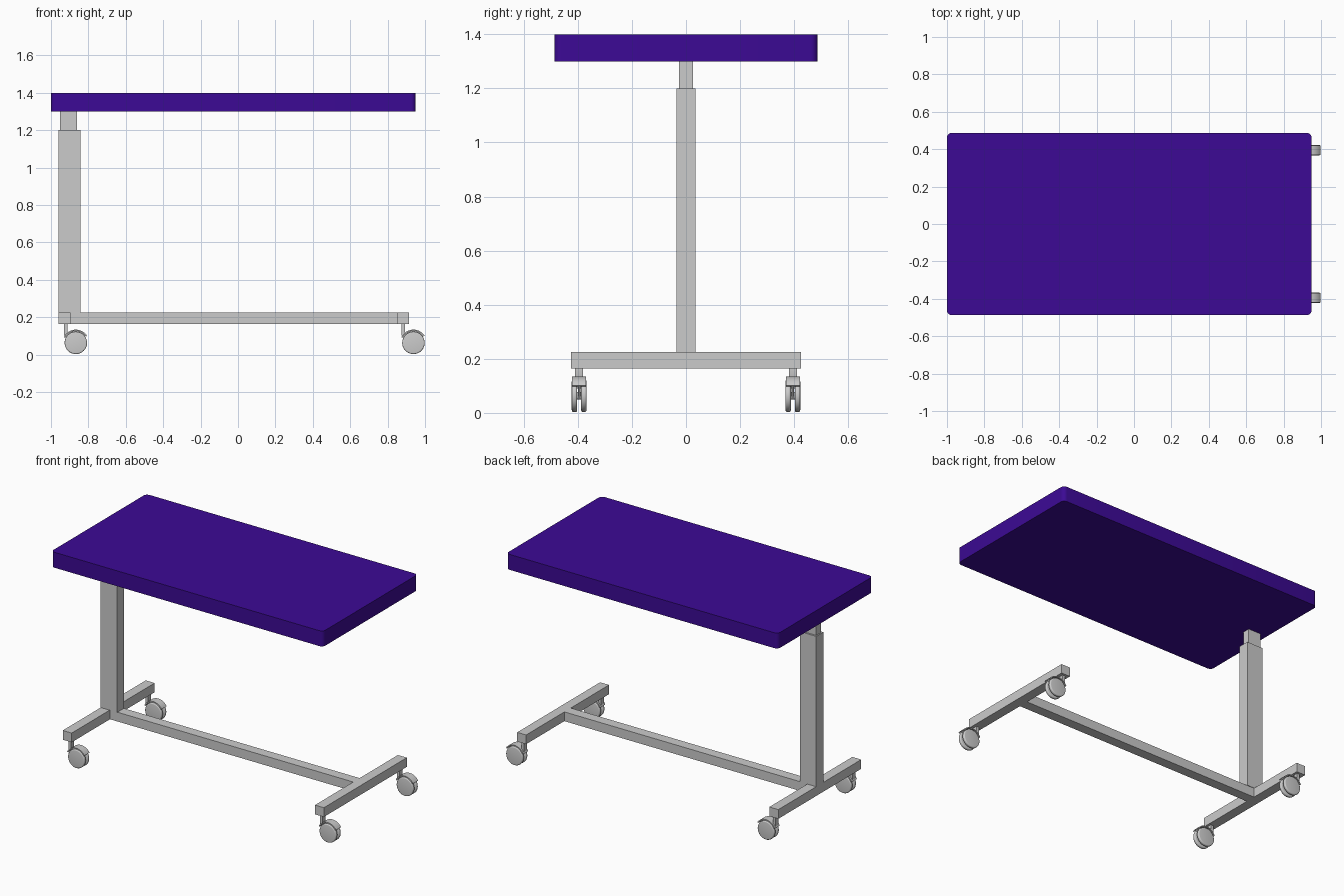
import bpy, bmesh
from math import radians, cos, sin, pi
from mathutils import Matrix

if "Cube" in bpy.data.objects:
    bpy.data.objects.remove(bpy.data.objects["Cube"])


def finish(name, bm, smooth=False):
    bmesh.ops.recalc_face_normals(bm, faces=bm.faces)
    me = bpy.data.meshes.new(name)
    bm.to_mesh(me)
    bm.free()
    ob = bpy.data.objects.new(name, me)
    bpy.context.collection.objects.link(ob)
    if smooth:
        bpy.ops.object.select_all(action='DESELECT')
        ob.select_set(True)
        bpy.context.view_layer.objects.active = ob
        bpy.ops.object.shade_smooth_by_angle(angle=radians(35))
    return ob


def box(name, x, y, z, corner=0.0):
    bm = bmesh.new()
    size = (x[1] - x[0], y[1] - y[0], z[1] - z[0])
    mid = (sum(x) / 2, sum(y) / 2, sum(z) / 2)
    bmesh.ops.create_cube(bm, size=1, matrix=Matrix.Translation(mid) @ Matrix.Diagonal((*size, 1)))
    if corner:
        upright = [e for e in bm.edges if abs(e.verts[0].co.z - e.verts[1].co.z) > 1e-4]
        bmesh.ops.bevel(bm, geom=upright, offset=corner, segments=6, profile=0.5, affect='EDGES')
    return finish(name, bm, bool(corner))


def prism(name, profile, y0, y1):
    """Extrude an x-z outline along y."""
    bm = bmesh.new()
    face = bm.faces.new([bm.verts.new((px, y0, pz)) for px, pz in profile])
    ext = bmesh.ops.extrude_face_region(bm, geom=[face])
    verts = [g for g in ext['geom'] if isinstance(g, bmesh.types.BMVert)]
    bmesh.ops.translate(bm, vec=(0, y1 - y0, 0), verts=verts)
    return finish(name, bm, True)


def disc(name, x, y, z, radius, width, bevel=0.0):
    bm = bmesh.new()
    m = Matrix.Translation((x, y, z)) @ Matrix.Rotation(pi / 2, 4, 'X')
    bmesh.ops.create_cone(bm, cap_ends=True, segments=40, radius1=radius, radius2=radius,
                          depth=width, matrix=m)
    if bevel:
        rims = [e for e in bm.edges if any(len(f.verts) > 4 for f in e.link_faces)]
        bmesh.ops.bevel(bm, geom=rims, offset=bevel, segments=4, profile=0.5, affect='EDGES')
    return finish(name, bm, True)


def arc(cx, cz, r, a0, a1, n=16):
    steps = [radians(a0 + (a1 - a0) * i / n) for i in range(n + 1)]
    return [(cx + r * cos(a), cz + r * sin(a)) for a in steps]


# Table top
top = box("table_top", (-1, 0.95), (-0.487, 0.487), (1.30, 1.40), 0.026)
mat = bpy.data.materials.new("purple_top")
mat.diffuse_color = (0.045, 0.003, 0.30, 1)
mat.use_nodes = True
mat.node_tree.nodes["Principled BSDF"].inputs["Base Color"].default_value = mat.diffuse_color
top.data.materials.append(mat)

# Telescoping column
box("column_outer", (-0.96, -0.842), (-0.036, 0.036), (0.225, 1.20))
box("column_inner", (-0.952, -0.862), (-0.025, 0.025), (1.15, 1.30))

# H-shaped base
box("base_rail", (-0.896, 0.85), (-0.033, 0.033), (0.165, 0.225))
box("base_foot_left", (-0.96, -0.896), (-0.425, 0.425), (0.165, 0.225))
box("base_foot_right", (0.85, 0.914), (-0.425, 0.425), (0.165, 0.225))


# Twin-wheel swivel caster
def caster(tag, x, y):
    z, r = 0.063, 0.06
    for side, s in (("front", -1), ("back", 1)):
        disc(f"caster_wheel_{side}_{tag}", x, y + s * 0.0175, z, r, 0.020, 0.007)
    disc(f"caster_axle_{tag}", x, y, z, 0.014, 0.03)
    # Curved hood over the wheels
    hood = arc(x, z, 0.071, 32, 155) + arc(x, z, 0.064, 155, 32)
    prism(f"caster_hood_{tag}", hood, y - 0.026, y + 0.026)
    # Centre web between the wheels
    web = arc(x, z, 0.065, 35, 152) + [(x - 0.012, z - 0.008), (x + 0.012, z - 0.008)]
    prism(f"caster_web_{tag}", web, y - 0.005, y + 0.005)
    # Swivel stem
    stem = [(x - 0.063, 0.165), (x - 0.063, 0.103), (x - 0.052, 0.1),
            (x - 0.044, 0.115), (x - 0.044, 0.165)]
    prism(f"caster_stem_{tag}", stem, y - 0.015, y + 0.015)


for xt, x in (("left", -0.867), ("right", 0.938)):
    for yt, y in (("front", -0.395), ("back", 0.395)):
        caster(f"{xt}_{yt}", x, y)
